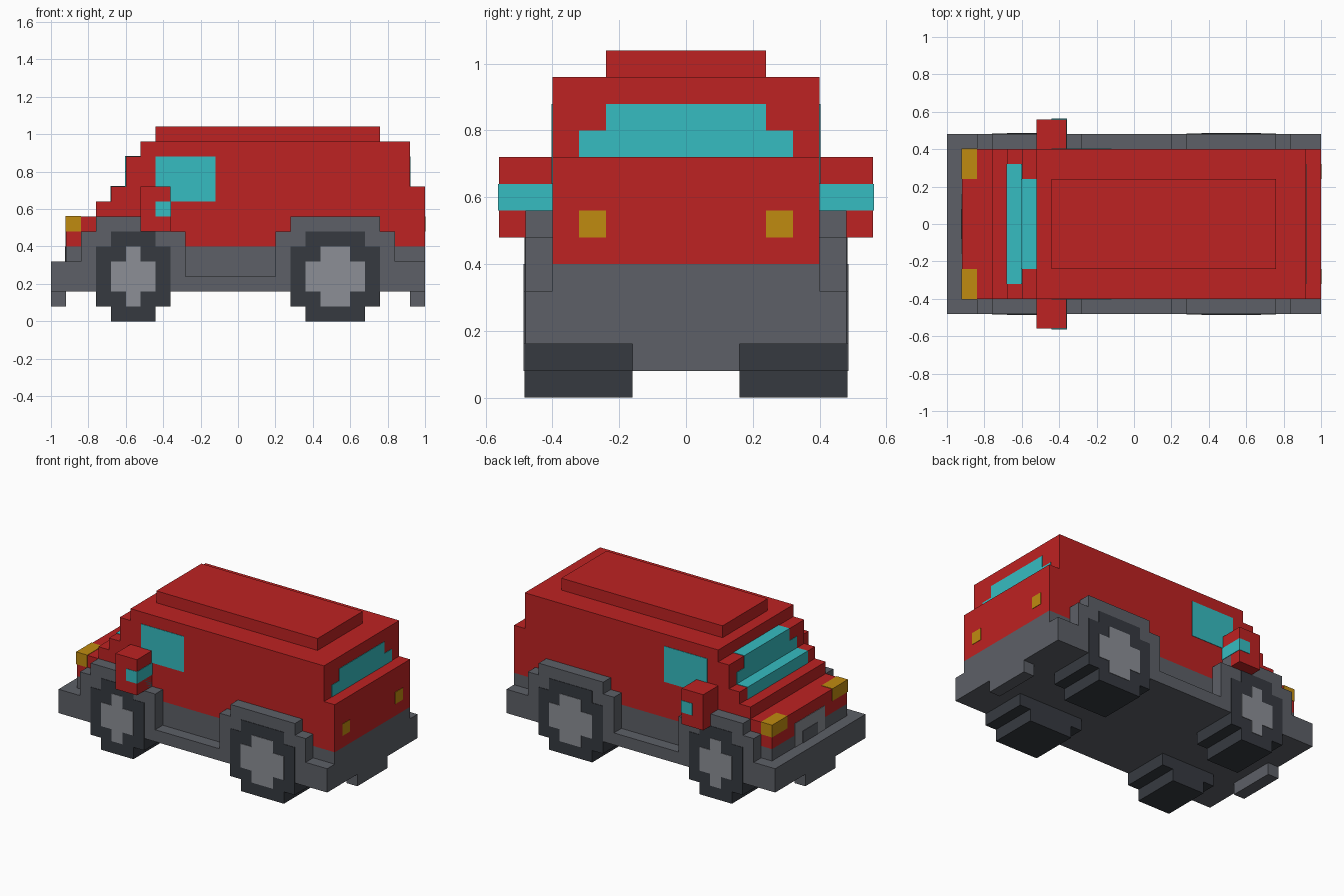
import bpy, bmesh

cube = bpy.data.objects.get("Cube")
if cube:
    bpy.data.objects.remove(cube, do_unlink=True)


def material(name, rgb):
    lin = [((c / 255 + 0.055) / 1.055) ** 2.4 for c in rgb] + [1]
    m = bpy.data.materials.new(name)
    m.use_nodes = True
    m.diffuse_color = lin
    m.node_tree.nodes["Principled BSDF"].inputs["Base Color"].default_value = lin
    return m


RED = material("red_paint", (190, 34, 34))
GREY = material("grey_trim", (93, 96, 103))
DARK = material("dark_rubber", (54, 58, 64))
SILVER = material("silver_metal", (140, 143, 150))
GLASS = material("turquoise_glass", (54, 188, 193))
AMBER = material("amber_light", (192, 139, 16))


def prism(name, profile, y0, y1, mat):
    """Extrude an (x, z) outline from y0 to y1."""
    bm = bmesh.new()
    face = bm.faces.new([bm.verts.new((x, y0, z)) for x, z in profile])
    new = bmesh.ops.extrude_face_region(bm, geom=[face])["geom"]
    bmesh.ops.translate(bm, vec=(0, y1 - y0, 0),
                        verts=[v for v in new if isinstance(v, bmesh.types.BMVert)])
    bmesh.ops.recalc_face_normals(bm, faces=bm.faces)
    mesh = bpy.data.meshes.new(name)
    bm.to_mesh(mesh)
    bm.free()
    mesh.materials.append(mat)
    obj = bpy.data.objects.new(name, mesh)
    bpy.context.collection.objects.link(obj)
    return obj


def box(name, x, y, z, mat):
    return prism(name, [(x[0], z[0]), (x[1], z[0]), (x[1], z[1]), (x[0], z[1])], y[0], y[1], mat)


def cross(x0, x1, z0, z1, s=0.08):
    """Rectangle outline with a square notch of size s at each corner."""
    return [(x0 + s, z0), (x1 - s, z0), (x1 - s, z0 + s), (x1, z0 + s),
            (x1, z1 - s), (x1 - s, z1 - s), (x1 - s, z1), (x0 + s, z1),
            (x0 + s, z1 - s), (x0, z1 - s), (x0, z0 + s), (x0 + s, z0 + s)]


E = 0.003  # how far thin plates stand proud

# Stepped body shell and raised roof
prism("body", [(-.92, .40), (1, .40), (1, .72), (.92, .72), (.92, .96), (-.52, .96),
               (-.52, .88), (-.60, .88), (-.60, .72), (-.68, .72), (-.68, .64),
               (-.76, .64), (-.76, .56), (-.92, .56)], -.40, .40, RED)
box("roof_panel", (-.44, .76), (-.24, .24), (.96, 1.04), RED)

# Chassis with bumpers and low lips at both ends
prism("chassis", [(-1, .16), (1, .16), (1, .40), (-.92, .40), (-.92, .32), (-1, .32)],
      -.40, .40, GREY)
for end, x in (("nose", (-1, -.92)), ("tail", (.92, 1))):
    box(end + "_lip", x, (-.16, .16), (.08, .16), GREY)

# Stepped windscreen
box("windscreen_base", (-.68 - E, -.60), (-.32, .32), (.64, .72 + E), GLASS)
box("windscreen_middle", (-.60 - E, -.58), (-.32, .32), (.72, .80), GLASS)
box("windscreen_top", (-.60 - E, -.52), (-.24, .24), (.80, .88 + E), GLASS)

# Rear window
box("rear_window_lower", (.917, .92 + E), (-.32, .32), (.72, .80), GLASS)
box("rear_window_upper", (.917, .92 + E), (-.24, .24), (.80, .88), GLASS)

# Grille on the nose
box("grille", (-.92 - E, -.917), (-.16, .16), (.32, .48), SILVER)
box("grille_opening", (-.92 - 2 * E, -.92), (-.08, .08), (.32, .40), GREY)

# Parts repeated on both sides
for side, s in (("near", -1), ("far", 1)):
    # Sill and stepped wheel arches
    prism("side_skirt_" + side,
          [(-1, .16), (1, .16), (1, .32), (.84, .32), (.84, .48), (.76, .48), (.76, .56),
           (.28, .56), (.28, .48), (.20, .48), (.20, .24), (-.28, .24), (-.28, .48),
           (-.36, .48), (-.36, .56), (-.76, .56), (-.76, .48), (-.84, .48), (-.84, .32),
           (-1, .32)], s * .40, s * .48, GREY)
    # Wheels and hubs
    for end, x0, x1 in (("nose", -.76, -.36), ("tail", .28, .76)):
        prism(f"{end}_wheel_{side}", cross(x0, x1, 0, .48), s * .16, s * (.48 + E), DARK)
        prism(f"{end}_hub_{side}", cross(x0 + .08, x1 - .08, .08, .40),
              s * .48, s * (.48 + 2 * E), SILVER)
    # Side window and wing mirror
    box("side_window_" + side, (-.44, -.12), (s * .397, s * (.40 + E)), (.64, .88), GLASS)
    box("wing_mirror_" + side, (-.52, -.36), (s * .40, s * .56), (.48, .72), RED)
    box("mirror_glass_" + side, (-.44, -.36 + E), (s * .40, s * (.56 + E)), (.56, .64), GLASS)
    # Lights
    box("headlight_" + side, (-.92 - E, -.84), (s * .24, s * (.40 + E)), (.48, .56 + E), AMBER)
    box("tail_light_" + side, (.997, 1 + E), (s * .24, s * .32), (.48, .56), AMBER)
